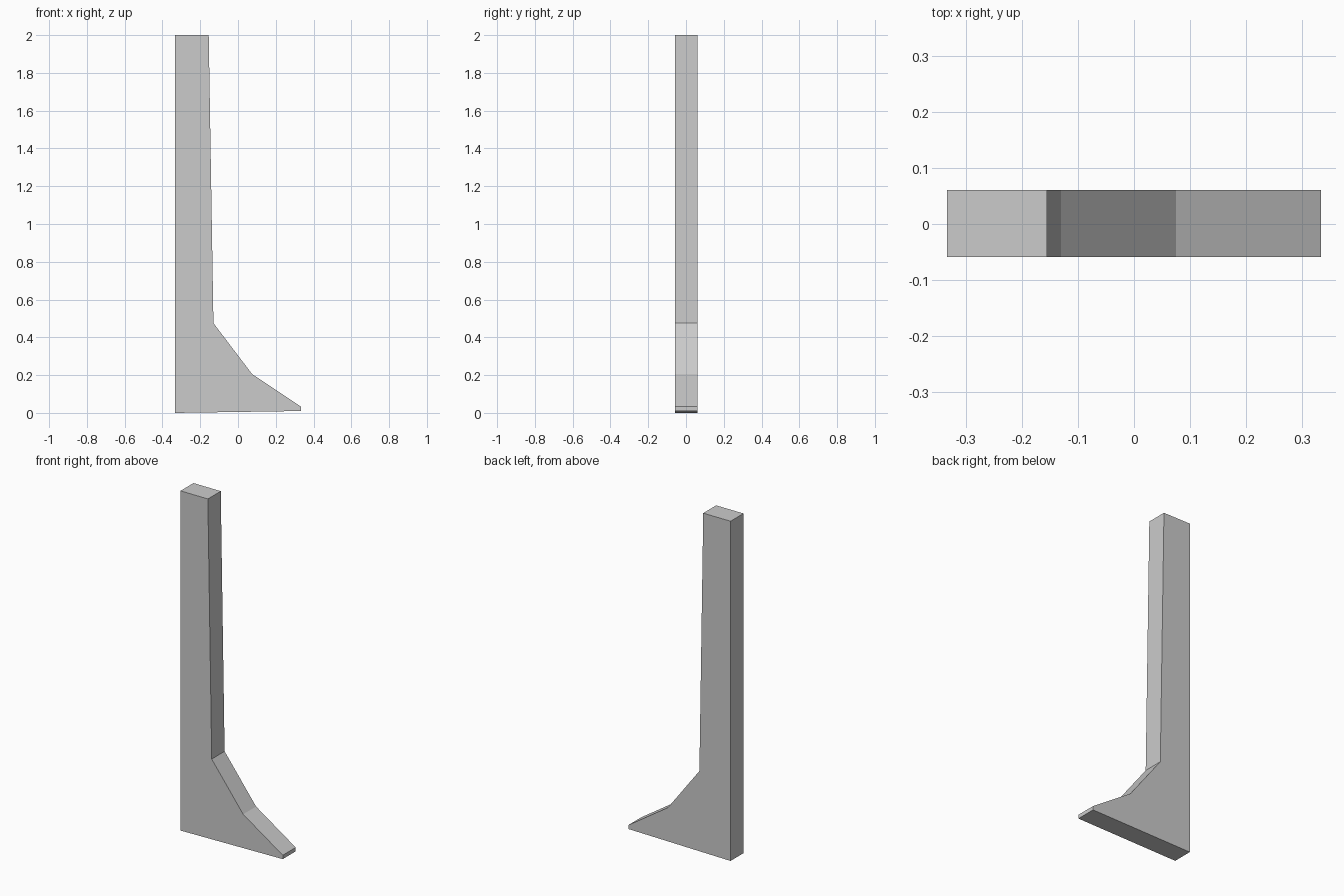
import bpy
import bmesh

if "Cube" in bpy.data.objects:
    bpy.data.objects.remove(bpy.data.objects["Cube"], do_unlink=True)

# Plain grey concrete
grey = bpy.data.materials.new("concrete_grey")
grey.use_nodes = True
colour = (0.6, 0.6, 0.6, 1)
grey.diffuse_color = colour
grey.node_tree.nodes["Principled BSDF"].inputs["Base Color"].default_value = colour


def extrude_profile(name, points, y_front, y_back, material):
    """Solid made by sweeping an x-z outline from front to back."""
    bm = bmesh.new()
    outline = bm.faces.new([bm.verts.new((x, y_front, z)) for x, z in points])
    swept = bmesh.ops.extrude_face_region(bm, geom=[outline], use_keep_orig=True)["geom"]
    moved = [v for v in swept if isinstance(v, bmesh.types.BMVert)]
    bmesh.ops.translate(bm, verts=moved, vec=(0, y_back - y_front, 0))
    bmesh.ops.recalc_face_normals(bm, faces=bm.faces[:])
    mesh = bpy.data.meshes.new(name)
    bm.to_mesh(mesh)
    bm.free()
    mesh.materials.append(material)
    obj = bpy.data.objects.new(name, mesh)
    bpy.context.collection.objects.link(obj)
    return obj


# Tapered post flaring into a sloped foot
profile = [
    (-0.333, 0), (0.333, 0.01), (0.333, 0.033), (0.075, 0.205),
    (-0.13, 0.475), (-0.155, 2), (-0.333, 2),
]
extrude_profile("flared_post", profile, -0.059, 0.061, grey)
